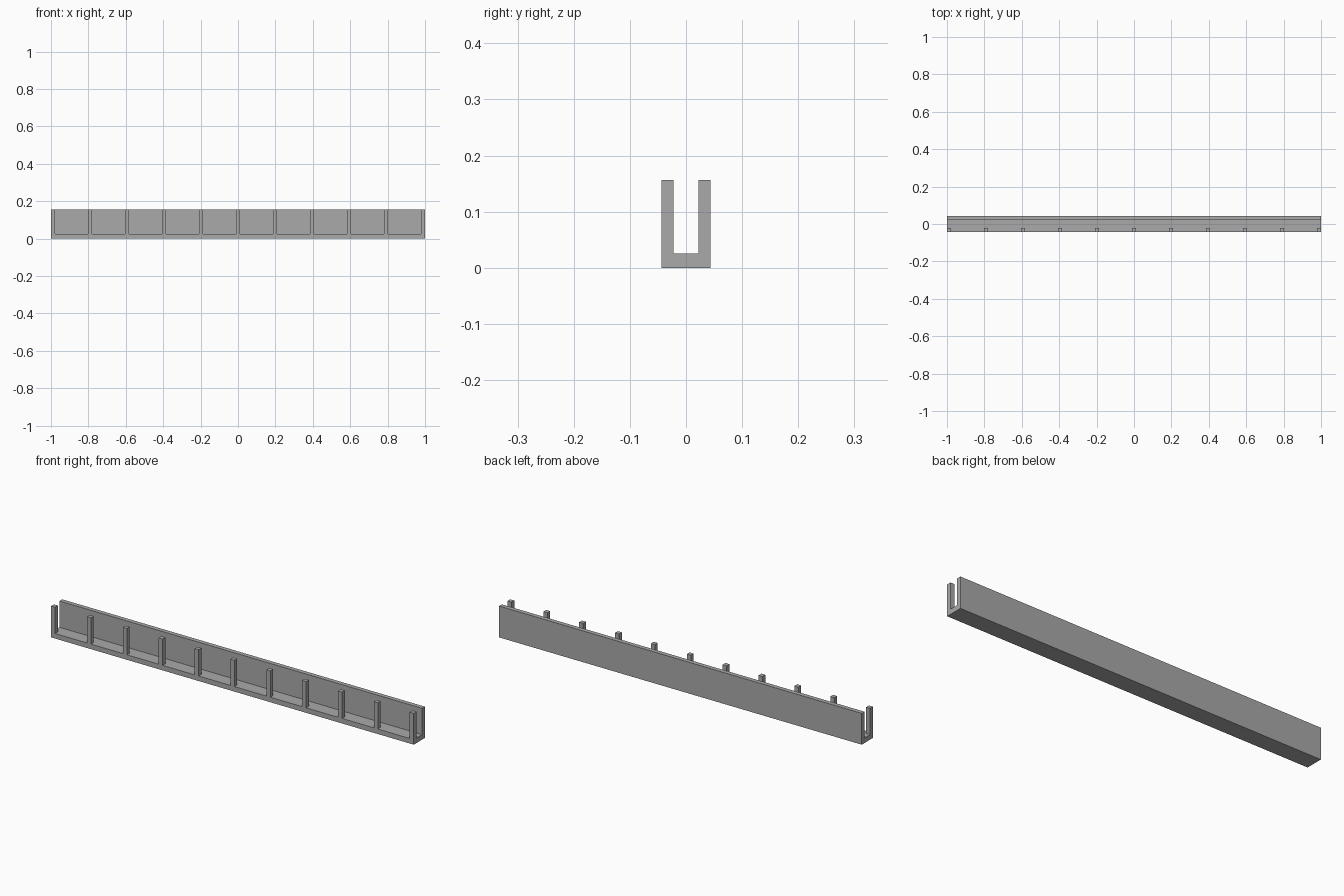
import bpy
import bmesh

if "Cube" in bpy.data.objects:
    bpy.data.objects.remove(bpy.data.objects["Cube"])

LENGTH, DEPTH, HEIGHT = 2.0, 0.088, 0.156
BASE, THICK, POSTS = 0.025, 0.022, 11

grey = bpy.data.materials.new("plain grey")
grey.use_nodes = True
colour = (0.4, 0.4, 0.4, 1)
grey.diffuse_color = colour
grey.node_tree.nodes["Principled BSDF"].inputs["Base Color"].default_value = colour


def extrude_profile(name, profile, x, width):
    """Extrude a closed y-z profile along x, centred on x."""
    bm = bmesh.new()
    face = bm.faces.new([bm.verts.new((x - width / 2, y, z)) for y, z in profile])
    side = bmesh.ops.extrude_face_region(bm, geom=[face])["geom"]
    verts = [v for v in side if isinstance(v, bmesh.types.BMVert)]
    bmesh.ops.translate(bm, verts=verts, vec=(width, 0, 0))
    bmesh.ops.recalc_face_normals(bm, faces=bm.faces)
    mesh = bpy.data.meshes.new(name)
    bm.to_mesh(mesh)
    bm.free()
    mesh.materials.append(grey)
    obj = bpy.data.objects.new(name, mesh)
    bpy.context.collection.objects.link(obj)
    return obj


front, back = -DEPTH / 2, DEPTH / 2

# Floor and solid back wall as one L-shaped section
extrude_profile("base_and_back_wall", [
    (front, 0), (back, 0), (back, HEIGHT), (back - THICK, HEIGHT),
    (back - THICK, BASE), (front, BASE)], 0, LENGTH)

# Evenly spaced front posts, flush with both ends
post = [(front, BASE), (front + THICK, BASE),
        (front + THICK, HEIGHT), (front, HEIGHT)]
step = (LENGTH - THICK) / (POSTS - 1)
for i in range(POSTS):
    x = (i - (POSTS - 1) / 2) * step
    extrude_profile(f"front_post_{i + 1}", post, x, THICK)
